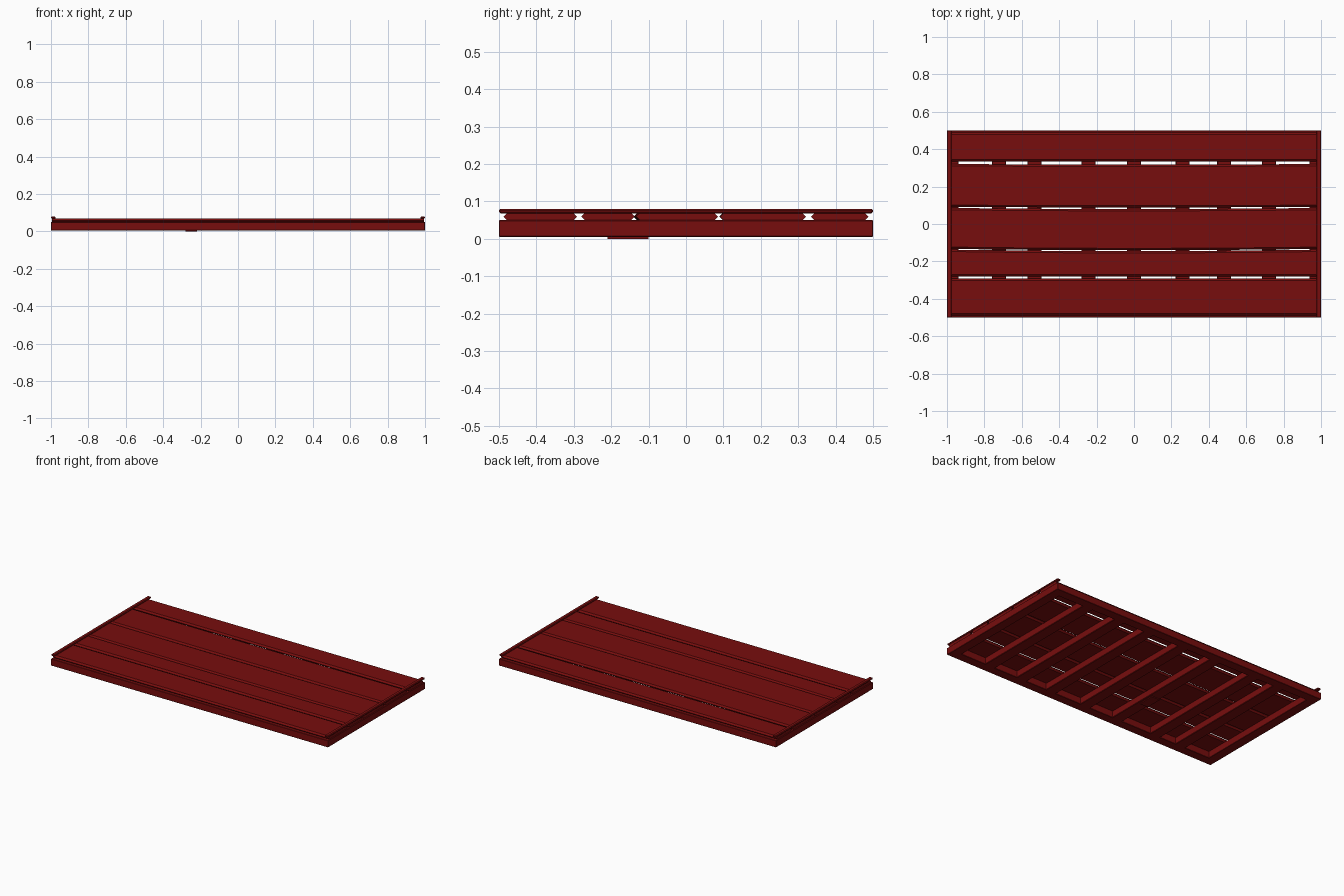
import bpy, bmesh

old = bpy.data.objects.get("Cube")
if old:
    bpy.data.objects.remove(old, do_unlink=True)

red = bpy.data.materials.new("dark red paint")
red.use_nodes = True
color = (0.185, 0.004, 0.004, 1)
red.diffuse_color = color
red.node_tree.nodes["Principled BSDF"].inputs["Base Color"].default_value = color


def finish(name, bm):
    bmesh.ops.recalc_face_normals(bm, faces=bm.faces)
    mesh = bpy.data.meshes.new(name)
    bm.to_mesh(mesh)
    bm.free()
    mesh.materials.append(red)
    obj = bpy.data.objects.new(name, mesh)
    bpy.context.collection.objects.link(obj)
    return obj


def box(name, x, y, z, bevel=0.0):
    """Box from (low, high) ranges, with optional chamfered edges."""
    bm = bmesh.new()
    bmesh.ops.create_cube(bm, size=1)
    for v in bm.verts:
        v.co = [r[0] if c < 0 else r[1] for c, r in zip(v.co, (x, y, z))]
    if bevel:
        bmesh.ops.bevel(bm, geom=bm.edges[:], offset=bevel, segments=1,
                        affect='EDGES')
    return finish(name, bm)


def plank(name, front, back, bow_front, bow_back):
    """Board with pointed long edges that bow slightly toward the middle."""
    bm = bmesh.new()
    rings = []
    steps = 8
    for i in range(steps + 1):
        t = -1 + 2 * i / steps
        f = front + bow_front * (1 - t * t)
        b = back + bow_back * (1 - t * t)
        lip = 0.01
        section = [(f, 0.059), (f + lip, 0.069), (b - lip, 0.069),
                   (b, 0.059), (b - lip, 0.049), (f + lip, 0.049)]
        rings.append([bm.verts.new((t * 0.995, y, z)) for y, z in section])
    for a, c in zip(rings, rings[1:]):
        for k in range(6):
            n = (k + 1) % 6
            bm.faces.new((a[k], a[n], c[n], c[k]))
    bm.faces.new(rings[0])
    bm.faces.new(rings[-1])
    return finish(name, bm)


# Deck boards: front edge, back edge, and the bow of each edge
boards = [(-0.488, -0.291, 0, 0),
          (-0.280, -0.137, 0, -0.008),
          (-0.133, 0.086, -0.007, -0.006),
          (0.091, 0.321, -0.002, -0.004),
          (0.334, 0.488, 0, 0)]
for n, spec in enumerate(boards):
    plank(f"deck_board_{n + 1}", *spec)

# Perimeter beams and the raised strips over the board ends
for side, label in ((-1, "right"), (1, "left")):
    span = lambda a, b: sorted((side * a, side * b))
    box(f"end_beam_{label}", span(0.938, 1), (-0.5, 0.5), (0.005, 0.05), 0.002)
    box(f"end_strip_{label}", span(0.975, 1), (-0.5, 0.5), (0.068, 0.08), 0.004)
for side, label in ((-1, "front"), (1, "back")):
    box(f"{label}_beam", (-0.998, 0.998), sorted((side * 0.44, side * 0.5)),
        (0.005, 0.05), 0.002)

# Joists under the deck
for n, x in enumerate((-0.722, -0.532, -0.243, 0, 0.26, 0.482, 0.722)):
    box(f"joist_{n + 1}", (x - 0.037, x + 0.037), (-0.45, 0.45),
        (0.005, 0.05), 0.003)

# Small repair plate under one joist
box("joist_plate", (-0.28, -0.22), (-0.21, -0.1), (0, 0.006))
